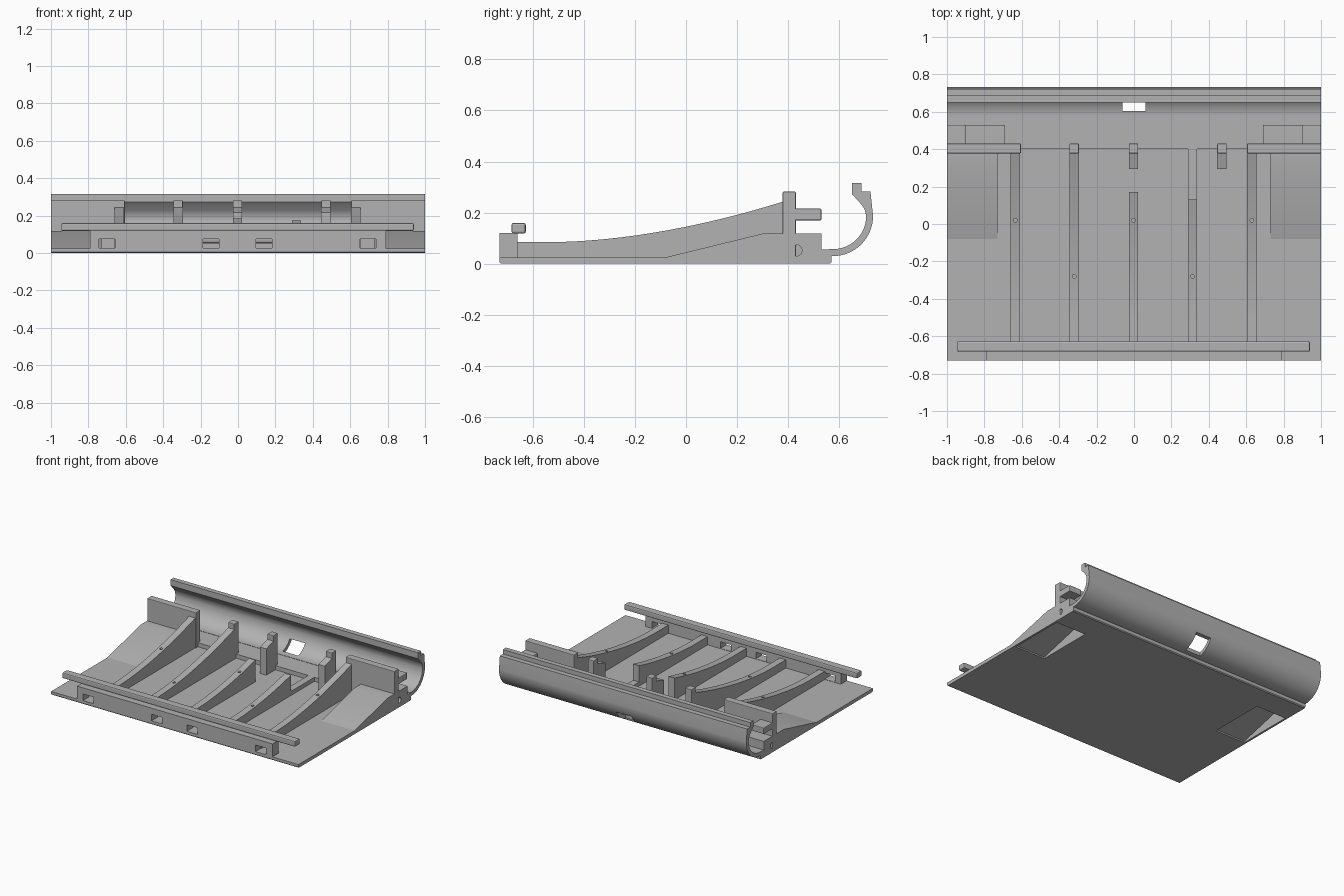
import bpy, bmesh, math
from mathutils import Vector

cube = bpy.data.objects.get("Cube")
if cube:
    bpy.data.objects.remove(cube, do_unlink=True)

grey = bpy.data.materials.new("mid grey")
grey.use_nodes = True
GREY = (0.45, 0.45, 0.45, 1)
grey.diffuse_color = GREY
grey.node_tree.nodes["Principled BSDF"].inputs["Base Color"].default_value = GREY


def extrude_x(name, profile, x0, x1, bevel=0.0):
    """Extrude a closed (y, z) profile along x."""
    bm = bmesh.new()
    face = bm.faces.new([bm.verts.new((x0, y, z)) for y, z in profile])
    ext = bmesh.ops.extrude_face_region(bm, geom=[face])
    moved = [v for v in ext["geom"] if isinstance(v, bmesh.types.BMVert)]
    bmesh.ops.translate(bm, vec=Vector((x1 - x0, 0, 0)), verts=moved)
    bmesh.ops.recalc_face_normals(bm, faces=bm.faces[:])
    mesh = bpy.data.meshes.new(name)
    bm.to_mesh(mesh)
    bm.free()
    mesh.materials.append(grey)
    obj = bpy.data.objects.new(name, mesh)
    bpy.context.collection.objects.link(obj)
    if bevel:
        mod = obj.modifiers.new("soft edge", "BEVEL")
        mod.width, mod.segments = bevel, 2
    return obj


def box(name, x0, x1, y0, y1, z0, z1, bevel=0.0):
    return extrude_x(name, [(y0, z0), (y1, z0), (y1, z1), (y0, z1)], x0, x1, bevel)


def cut(obj, cutter):
    cutter.hide_render = True
    cutter.hide_set(True)
    mod = obj.modifiers.new("cut", "BOOLEAN")
    mod.operation, mod.object, mod.solver = "DIFFERENCE", cutter, "EXACT"


def cylinder_cutter(name, radius, depth, location, rotation=(0, 0, 0)):
    bpy.ops.mesh.primitive_cylinder_add(vertices=24, radius=radius, depth=depth,
                                        location=location, rotation=rotation)
    obj = bpy.context.object
    obj.name = name
    obj.data.materials.append(grey)
    return obj


def smooth(obj):
    bpy.ops.object.select_all(action="DESELECT")
    obj.select_set(True)
    bpy.context.view_layer.objects.active = obj
    bpy.ops.object.shade_smooth_by_angle(angle=math.radians(30))


def rib_height(y):
    t = max(0.0, (y + 0.52) / 0.89)
    return 0.085 + 0.155 * t ** 1.77


# Floor plate with a raised strip at the back
FLOOR = 0.025
floor = extrude_x("floor_plate", [(-0.73, 0.006), (-0.724, 0), (0.564, 0), (0.57, 0.006),
                                  (0.57, 0.055), (0.4, 0.055), (0.4, FLOOR), (-0.73, FLOOR)], -1, 1)

# Front wall with four slots, and the rail on top
wall = box("front_wall", -0.79, 0.79, -0.73, -0.66, 0.01, 0.12)
for i, x in enumerate((-0.7, -0.145, 0.14, 0.695)):
    cut(wall, box(f"slot_cutter_{i}", x - 0.043, x + 0.043, -0.8, -0.6, FLOOR + 0.002, 0.075))
box("front_rail", -0.945, 0.94, -0.683, -0.627, 0.118, 0.16, 0.008)


# Curved ribs, some of which stop short of the back
def rib(name, x, y0, y1, width=0.05):
    steps = 28
    top = [(y1 + (y0 - y1) * i / steps, rib_height(y1 + (y0 - y1) * i / steps))
           for i in range(steps + 1)]
    obj = extrude_x(name, [(y0, 0.015), (y1, 0.015)] + top, x - width / 2, x + width / 2)
    smooth(obj)
    return obj


ribs = {
    "outer_rib_right": (-0.635, 0.4, 0.02),
    "inner_rib_right": (-0.32, 0.4, -0.28),
    "centre_rib": (-0.003, 0.17, 0.02),
    "inner_rib_left": (0.313, 0.13, -0.28),
    "outer_rib_left": (0.63, 0.4, 0.02),
}
for name, (x, end, hole_y) in ribs.items():
    obj = rib(name, x, -0.67, end)
    cut(obj, cylinder_cutter(name + "_pin_cutter", 0.01, 0.06, (x, hole_y, rib_height(hole_y))))
box("inner_rib_left_foot", 0.288, 0.338, 0.12, 0.42, 0.015, 0.055)

# Upright posts, two with a short piece of rib in front
for name, x in (("right", -0.32), ("centre", -0.003), ("left", 0.47)):
    box(f"post_{name}", x - 0.025, x + 0.025, 0.378, 0.43, 0.015, 0.282, 0.004)
    if name != "right":
        rib(f"post_rib_{name}", x, 0.295, 0.39)

# Side ramps, end walls, rear blocks and arms
for side, s in (("left", 1), ("right", -1)):
    ramp = extrude_x(f"ramp_{side}", [(-0.08, 0.012), (0.4, 0.012), (0.4, 0.118), (0.3, 0.118),
                                      (-0.08, FLOOR)], s * 0.73, s * 1.0)
    pocket = extrude_x(f"pocket_cutter_{side}", [(-0.04, -0.02), (0.38, -0.02), (0.38, 0.095),
                                                 (0.3, 0.095), (-0.04, 0.01)], s * 0.742, s * 0.985)
    cut(ramp, pocket)
    cut(floor, pocket)
    smooth(ramp)
    box(f"end_wall_{side}", s * 0.605, s * 1.0, 0.378, 0.43, 0.015, 0.282, 0.004)
    block = box(f"rear_block_{side}", s * 0.69, s * 1.0, 0.4, 0.53, 0.012, 0.118)
    hole = cylinder_cutter(f"pivot_cutter_{side}", 0.022, 0.12, (s * 0.99, 0.432, 0.052),
                           (0, math.pi / 2, 0))
    for part in (block, floor):
        cut(part, hole)
    box(f"rear_arm_{side}", s * 0.9, s * 1.0, 0.42, 0.53, 0.17, 0.216, 0.005)

# Curled channel along the back, with a lip and a window
CY, CZ, R_OUT, R_IN = 0.575, 0.187, 0.157, 0.13


def arc(radius, start, end, steps=24):
    return [(CY + radius * math.sin(a), CZ - radius * math.cos(a))
            for a in (math.radians(start + (end - start) * i / steps) for i in range(steps + 1))]


channel = extrude_x("back_channel",
                    [(0.56, 0.03)] + arc(R_OUT, 0, 90)
                    + [(0.722, 0.282), (0.686, 0.282), (0.686, 0.315), (0.65, 0.315), (0.65, 0.272),
                       (0.69, 0.228), (0.7, 0.21)]
                    + arc(R_IN, 90, 0) + [(0.56, 0.057)], -1, 1)
cut(channel, box("window_cutter", -0.062, 0.062, 0.605, 0.8, -0.05, 0.12))
smooth(channel)
